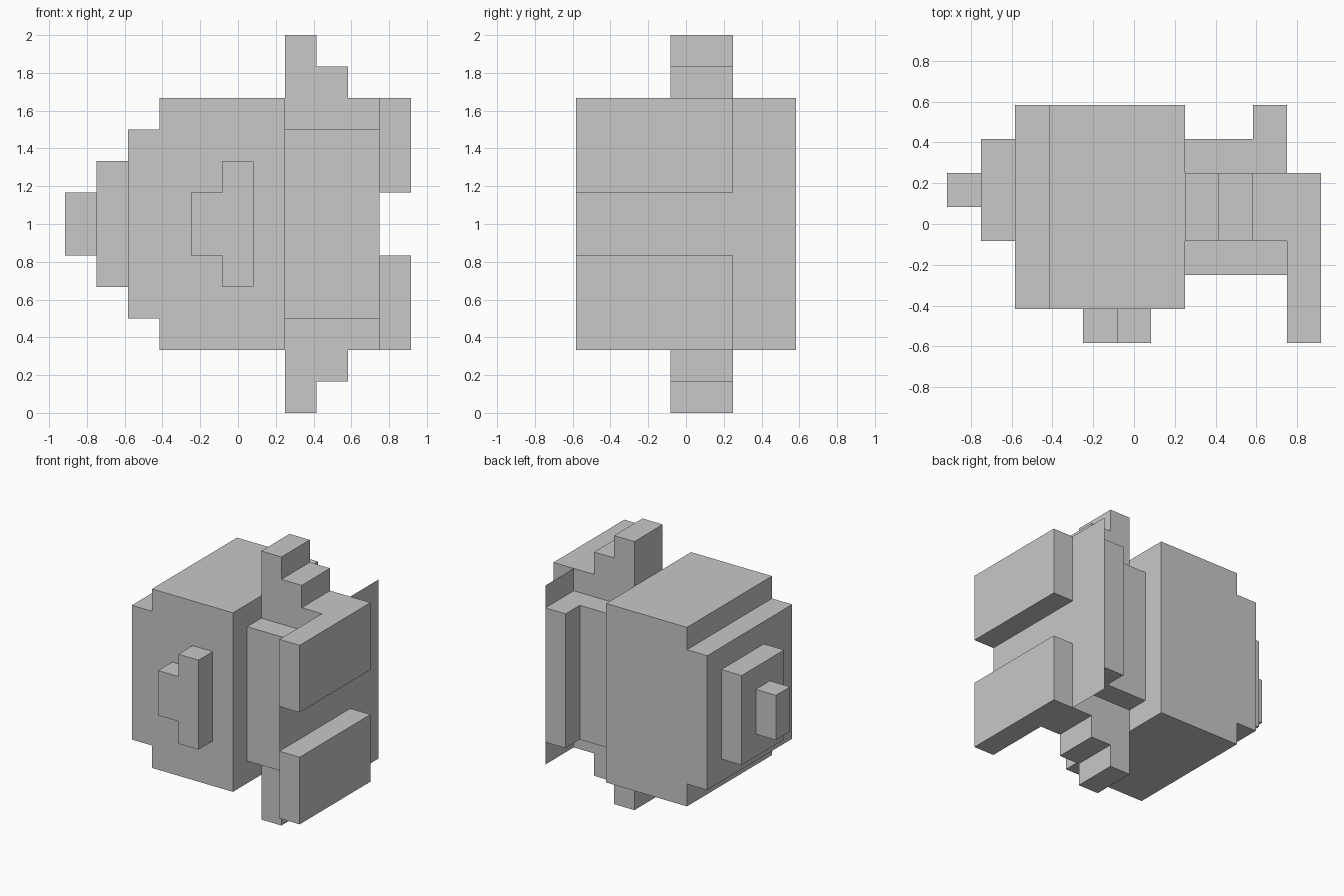
import bpy
import bmesh
from mathutils import Vector

if "Cube" in bpy.data.objects:
    bpy.data.objects.remove(bpy.data.objects["Cube"])

UNIT = 1 / 6                       # one block
ORIGIN = Vector((5.5, 3.5, 0))     # block coordinates of the model centre
MID = 6                            # height of the mirror plane, in blocks

grey = bpy.data.materials.new("plain grey")
grey.use_nodes = True
colour = (0.58, 0.58, 0.58, 1)
grey.diffuse_color = colour
grey.node_tree.nodes["Principled BSDF"].inputs["Base Color"].default_value = colour


def finish(name, bm):
    """Turn a bmesh in block coordinates into a finished flat-shaded object."""
    for v in bm.verts:
        v.co = (v.co - ORIGIN) * UNIT
    mesh = bpy.data.meshes.new(name)
    bm.to_mesh(mesh)
    bm.free()
    mesh.materials.append(grey)
    obj = bpy.data.objects.new(name, mesh)
    bpy.context.collection.objects.link(obj)
    return obj


def box(name, x, y, z):
    """Box spanning the given block ranges."""
    bm = bmesh.new()
    bmesh.ops.create_cube(bm, size=1)
    for v in bm.verts:
        v.co = Vector([a + (b - a) * (c + 0.5) for (a, b), c in zip((x, y, z), v.co)])
    return finish(name, bm)


def prism(name, half_steps, y):
    """Stepped slab, symmetric in height: (x, half height) steps, last gives the end."""
    bm = bmesh.new()
    upper = []
    for (x0, h), (x1, _) in zip(half_steps, half_steps[1:]):
        upper += [(x0, h), (x1, h)]
    outline = [(x, MID + h) for x, h in upper] + [(x, MID - h) for x, h in reversed(upper)]
    face = bm.faces.new([bm.verts.new((x, y[0], z)) for x, z in outline])
    side = bmesh.ops.extrude_face_region(bm, geom=[face])["geom"]
    moved = [g for g in side if isinstance(g, bmesh.types.BMVert)]
    bmesh.ops.translate(bm, verts=moved, vec=(0, y[1] - y[0], 0))
    bmesh.ops.recalc_face_normals(bm, faces=bm.faces)
    return finish(name, bm)


# Body with its narrower end, and the stepped snout
prism("body", [(2, 3), (3, 4), (7, 0)], (1, 7))
box("snout", (1, 2), (3, 6), (4, 8))
box("snout_tip", (0, 1), (4, 5), (5, 7))

# Raised stepped plate on the front
prism("front_plate", [(4, 1), (5, 2), (6, 0)], (0, 1))

# Rear section: wide base, back strip, and core with stepped fins above and below
box("rear_base", (7, 10), (2, 6), (3, 9))
box("rear_strip", (9, 10), (6, 7), (3, 9))
prism("rear_core_with_fins", [(7, 6), (8, 5), (9, 4), (10, 0)], (3, 5))

# Pair of end blocks
for name, z in (("upper_end_block", (7, 10)), ("lower_end_block", (2, 5))):
    box(name, (10, 11), (0, 5), z)

# Thin sheet between the rear section and the end blocks
bm = bmesh.new()
bm.faces.new([bm.verts.new((10, y, z)) for y, z in ((0, 2), (7, 2), (7, 10), (0, 10))])
finish("end_sheet", bm)
